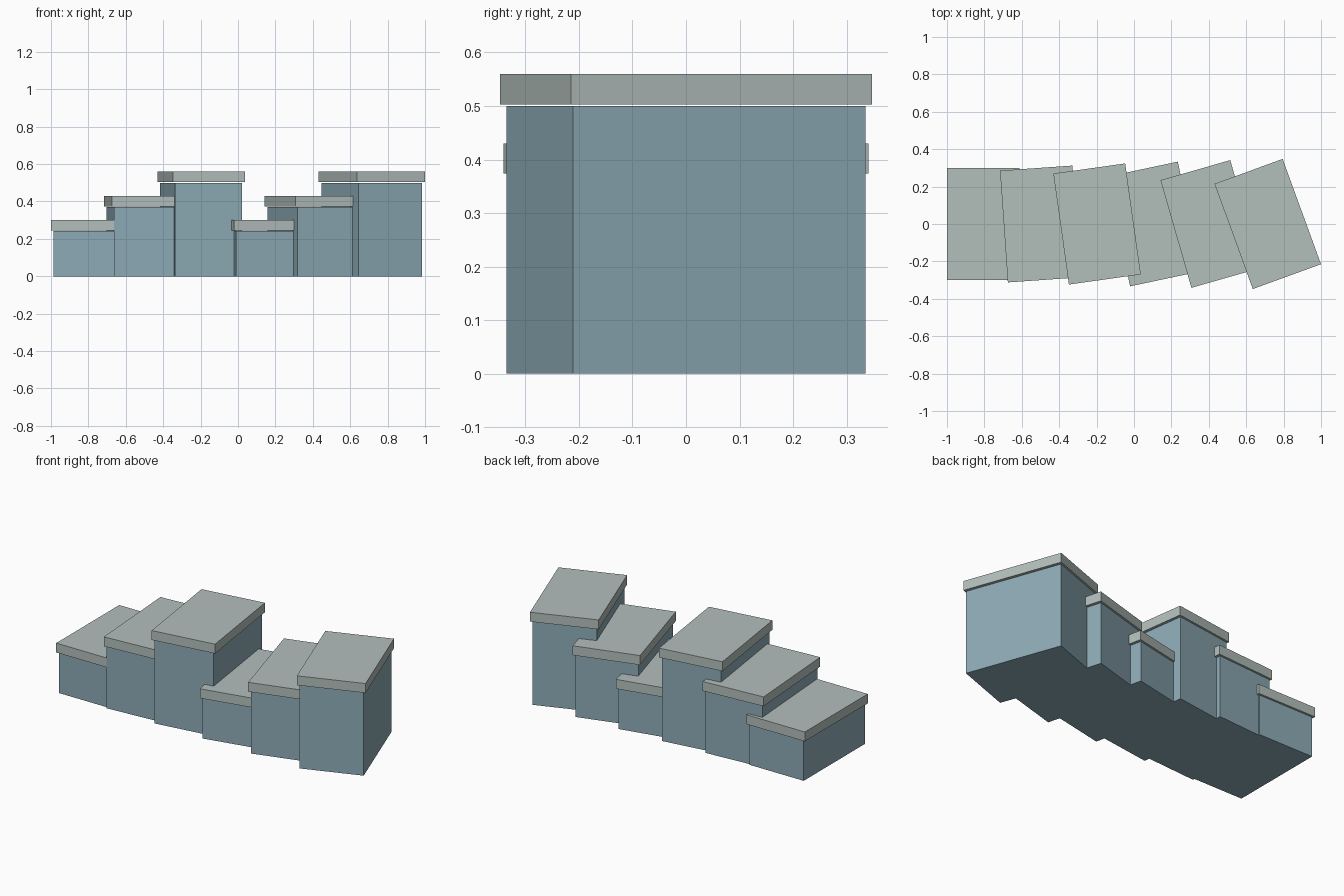
import bpy
import math

if "Cube" in bpy.data.objects:
    bpy.data.objects.remove(bpy.data.objects["Cube"])


def material(name, rgb):
    m = bpy.data.materials.new(name)
    m.diffuse_color = (*rgb, 1.0)
    m.use_nodes = True
    m.node_tree.nodes["Principled BSDF"].inputs["Base Color"].default_value = m.diffuse_color
    return m


wall_blue = material("wall blue grey", (0.27, 0.41, 0.47))
roof_grey = material("roof pale grey", (0.45, 0.52, 0.50))


def box(name, size, x, bottom, angle, mat):
    """Box standing on the given height, turned about the vertical axis."""
    bpy.ops.mesh.primitive_cube_add(
        size=1, location=(x, 0, bottom + size[2] / 2), rotation=(0, 0, angle))
    ob = bpy.context.object
    ob.name = name
    ob.scale = size
    bpy.ops.object.transform_apply(location=False, rotation=False, scale=True)
    ob.data.materials.append(mat)


# Six blocks in a row, each turned 4 degrees further; heights repeat low, mid, high
for i in range(6):
    x = -0.806 + 0.3042 * i
    angle = math.radians(4 * i)
    height = 0.241 + 0.1295 * (i % 3)
    box(f"block_body_{i + 1}", (0.362, 0.582, height), x, 0, angle, wall_blue)
    # Overhanging slab, floating a hair above the body
    box(f"block_roof_{i + 1}", (0.388, 0.599, 0.0565), x, height + 0.003, angle, roof_grey)
